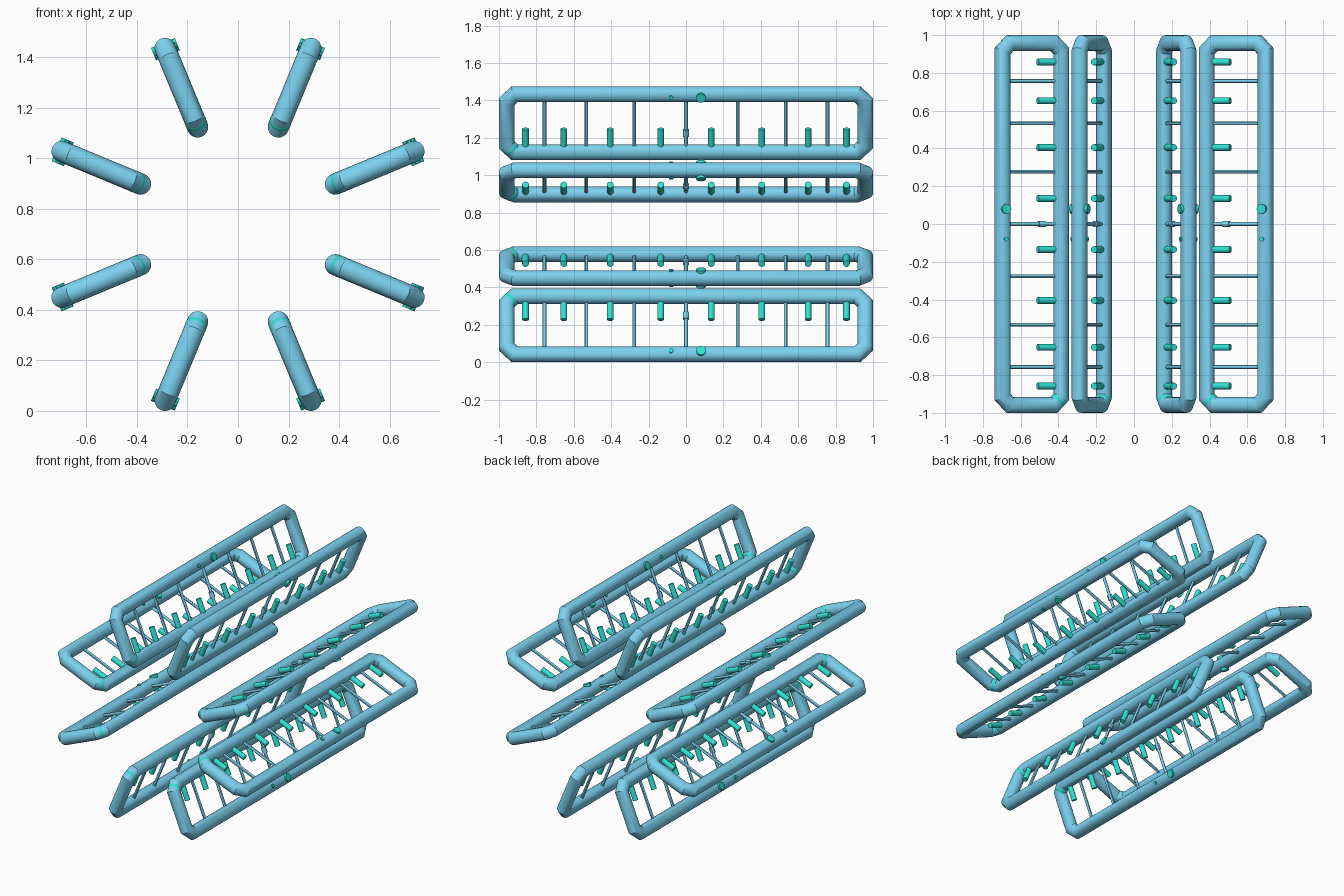
import bpy, bmesh, math
from mathutils import Vector, Matrix

if "Cube" in bpy.data.objects:
    bpy.data.objects.remove(bpy.data.objects["Cube"])

CENTRE_Z = 0.738
R_IN, R_OUT, TUBE, END, CUT = 0.417, 0.753, 0.042, 0.958, 0.042


def material(name, rgb):
    m = bpy.data.materials.new(name)
    m.diffuse_color = (*rgb, 1)
    m.use_nodes = True
    m.node_tree.nodes["Principled BSDF"].inputs["Base Color"].default_value = m.diffuse_color
    return m


BLUE = material("blue", (0.2, 0.64, 0.87))
TEAL = material("teal", (0.03, 0.76, 0.66))


def rod(bm, a, b, r, sides=12, r2=None):
    """Capped cylinder or cone from a to b."""
    a, b = Vector(a), Vector(b)
    rot = (b - a).to_track_quat('Z', 'Y').to_matrix().to_4x4()
    bmesh.ops.create_cone(bm, cap_ends=True, segments=sides, radius1=r,
                          radius2=r if r2 is None else r2, depth=(b - a).length,
                          matrix=Matrix.Translation((a + b) / 2) @ rot)


def mitred_loop(bm, pts, r, sides=20):
    """Closed round tube through points in the XY plane, with mitred corners."""
    rings, n = [], len(pts)
    for i, p in enumerate(pts):
        d0 = (p - pts[i - 1]).normalized()
        d1 = (pts[(i + 1) % n] - p).normalized()
        t = (d0 + d1).normalized()
        side = Vector((t.y, -t.x, 0)) / t.dot(d0)
        rings.append([bm.verts.new(p + side * r * math.cos(k * math.tau / sides)
                                   + Vector((0, 0, r * math.sin(k * math.tau / sides))))
                      for k in range(sides)])
    for i in range(n):
        a, b = rings[i], rings[(i + 1) % n]
        for k in range(sides):
            j = (k + 1) % sides
            bm.faces.new((a[k], a[j], b[j], b[k]))
    bmesh.ops.recalc_face_normals(bm, faces=bm.faces)


# Every part is built in a flat panel: X radial, Y along the length, Z across
def frame(bm):
    pts = []
    for x, y, first in ((R_OUT, -END, 'x'), (R_OUT, END, 'y'), (R_IN, END, 'x'), (R_IN, -END, 'y')):
        sx, sy = (CUT if x == R_IN else -CUT), (CUT if y < 0 else -CUT)
        pair = [Vector((x + sx, y, 0)), Vector((x, y + sy, 0))]
        pts += pair if first == 'x' else pair[::-1]
    mitred_loop(bm, pts, TUBE)


def rungs(bm):
    for y in (-0.757, -0.533, -0.277, 0, 0.277, 0.533, 0.757):
        rod(bm, (R_IN, y, 0), (R_OUT, y, 0), 0.010)


def collar(bm):
    rod(bm, (0.510, 0, 0), (0.548, 0, 0), 0.017)


def pegs(bm):
    for y in (0.135, 0.405, 0.653, 0.858):
        for s in (-1, 1):
            rod(bm, (R_IN, s * y, 0), (0.552, s * y, 0), 0.018, 16)


def studs(bm):
    rod(bm, (R_OUT - 0.003, 0.08, -0.051), (R_OUT - 0.003, 0.08, 0.051), 0.026, 16)
    rod(bm, (R_OUT - 0.003, -0.08, -0.048), (R_OUT - 0.003, -0.08, 0.048), 0.012)


# Teal lining that just shows at the front inner corner
def corner_plug(bm):
    a, b = Vector((R_IN, CUT - END, 0)), Vector((R_IN + CUT, -END, 0))
    bmesh.ops.create_uvsphere(bm, u_segments=20, v_segments=12, radius=TUBE + 0.001,
                              matrix=Matrix.Translation((a + b) / 2))


for name, build, mat in (("frame", frame, BLUE), ("rungs", rungs, BLUE), ("rung_collar", collar, BLUE),
                         ("pegs", pegs, TEAL), ("studs", studs, TEAL), ("corner_plug", corner_plug, TEAL)):
    bm = bmesh.new()
    build(bm)
    mesh = bpy.data.meshes.new(name)
    bm.to_mesh(mesh)
    bm.free()
    mesh.materials.append(mat)
    mesh.shade_smooth()
    mesh.set_sharp_from_angle(angle=math.radians(30))
    # Eight panels share the mesh, spread evenly round the long axis
    for k in range(8):
        ob = bpy.data.objects.new(f"{name}_{k + 1}", mesh)
        ob.location.z = CENTRE_Z
        ob.rotation_euler.y = math.radians(22.5 + 45 * k)
        bpy.context.collection.objects.link(ob)
